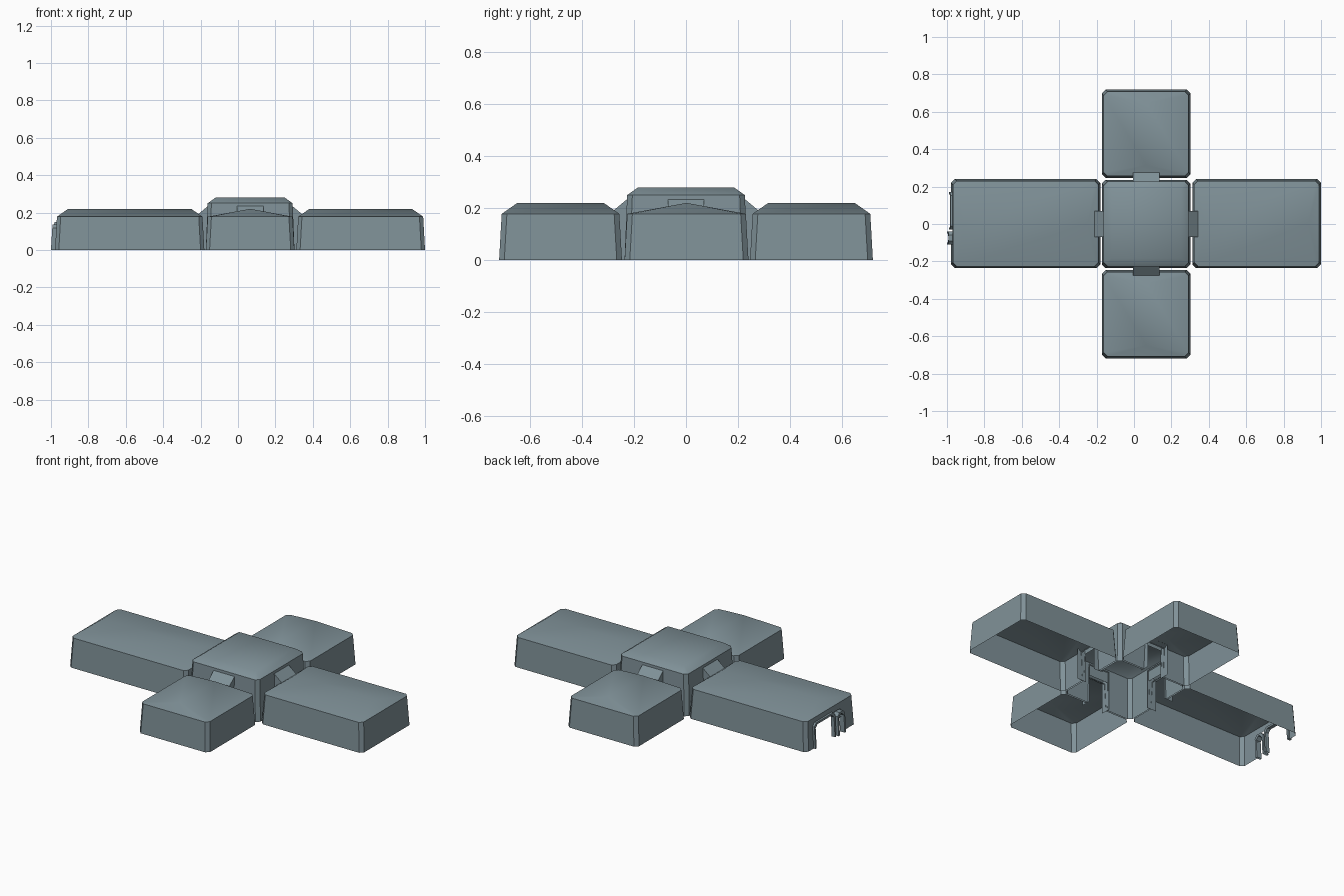
import bpy, bmesh, math
from mathutils import Vector

if "Cube" in bpy.data.objects:
    bpy.data.objects.remove(bpy.data.objects["Cube"])

fabric = bpy.data.materials.new("slate_grey_fabric")
fabric.diffuse_color = (0.215, 0.285, 0.315, 1)
fabric.use_nodes = True
fabric.node_tree.nodes["Principled BSDF"].inputs["Base Color"].default_value = fabric.diffuse_color

CX = 0.065           # centre of the cross layout
CHAMFER = 0.02       # cut wall corners
TAPER = 0.01         # inward lean of the walls


def finish(name, bm, angle=36):
    bmesh.ops.remove_doubles(bm, verts=bm.verts, dist=1e-5)
    bmesh.ops.recalc_face_normals(bm, faces=bm.faces)
    mesh = bpy.data.meshes.new(name)
    bm.to_mesh(mesh)
    bm.free()
    mesh.materials.append(fabric)
    ob = bpy.data.objects.new(name, mesh)
    bpy.context.collection.objects.link(ob)
    bpy.ops.object.select_all(action='DESELECT')
    bpy.context.view_layer.objects.active = ob
    ob.select_set(True)
    bpy.ops.object.shade_smooth_by_angle(angle=math.radians(angle))
    return ob


def face(bm, pts):
    bm.faces.new([bm.verts.new(p) for p in pts])


def ring(x0, x1, y0, y1, c, z):
    """Rectangle with cut corners; even edges are south, east, north, west."""
    return [Vector((x, y, z)) for x, y in (
        (x0 + c, y0), (x1 - c, y0), (x1, y0 + c), (x1, y1 - c),
        (x1 - c, y1), (x0 + c, y1), (x0, y1 - c), (x0, y0 + c))]


def shelter(name, x0, x1, y0, y1, eave, top, doors, ridge=None):
    """Floorless shell: leaning walls with doorways below a hipped roof.
    doors: side -> (start, end, height) in x or y; ridge: 'x', 'y' or flat."""
    bm = bmesh.new()
    low = ring(x0, x1, y0, y1, CHAMFER, 0)
    high = ring(x0 + TAPER, x1 - TAPER, y0 + TAPER, y1 - TAPER, CHAMFER, eave)
    for i in range(8):
        j = (i + 1) % 8
        side = ("south", "", "east", "", "north", "", "west", "")[i]

        def at(s, t, i=i, j=j):
            return low[i].lerp(low[j], s).lerp(high[i].lerp(high[j], s), t)

        if side not in doors:
            face(bm, [at(0, 0), at(1, 0), at(1, 1), at(0, 1)])
            continue
        axis = 0 if side in ("south", "north") else 1
        a, b = low[i][axis], low[j][axis]
        start, end, height = doors[side]
        s0, s1 = sorted(((start - a) / (b - a), (end - a) / (b - a)))
        t = height / eave
        face(bm, [at(0, 0), at(s0, 0), at(s0, t), at(s0, 1), at(0, 1)])
        face(bm, [at(s1, 0), at(1, 0), at(1, 1), at(s1, 1), at(s1, t)])
        face(bm, [at(s0, t), at(s1, t), at(s1, 1), at(s0, 1)])
    # roof
    hip = 0.07
    mx, my = (x0 + x1) / 2, (y0 + y1) / 2
    if ridge == 'x':
        peak = [(x0 + hip, my), (x1 - hip, my)]
        at_corner = [0, 1, 1, 1, 1, 0, 0, 0]
    elif ridge == 'y':
        peak = [(mx, y0 + hip), (mx, y1 - hip)]
        at_corner = [0, 0, 0, 1, 1, 1, 1, 0]
    else:
        h = 0.052
        peak = [(x0 + h, y0 + h), (x1 - h, y0 + h), (x1 - h, y1 - h), (x0 + h, y1 - h)]
        at_corner = [0, 1, 1, 2, 2, 3, 3, 0]
        face(bm, [(x, y, top) for x, y in peak])
    for i in range(8):
        j = (i + 1) % 8
        a, b = at_corner[i], at_corner[j]
        pts = [high[i], high[j], (*peak[b], top)]
        if a != b:
            pts.append((*peak[a], top))
        face(bm, pts)
    return finish(name, bm)


HALF = 0.07                      # half width of the passages
NEAR = (-HALF, HALF, 0.172)
CROSS = (CX - HALF, CX + HALF, 0.172)

# centre hub with a doorway on every side
shelter("centre_shelter", -0.172, 0.302, -0.236, 0.236, 0.25, 0.28,
        {"south": CROSS, "north": CROSS, "east": NEAR, "west": NEAR})
# four wings
shelter("right_wing", 0.312, 1.0, -0.236, 0.24, 0.178, 0.22, {"west": NEAR}, 'x')
shelter("left_wing", -0.978, -0.18, -0.236, 0.24, 0.178, 0.22,
        {"east": NEAR, "west": (-0.10, 0.16, 0.14)}, 'x')
shelter("back_wing", -0.172, 0.302, 0.246, 0.718, 0.178, 0.22, {"south": CROSS}, 'y')
shelter("front_wing", -0.172, 0.302, -0.718, -0.246, 0.178, 0.22, {"north": CROSS}, 'y')

# passages: open-ended tunnels with sloping tops, turned around the hub
profile = [(0.222, 0.238), (0.282, 0.188), (0.282, 0), (0.222, 0)]
for k, side in enumerate(("right", "back", "left", "front")):
    bm = bmesh.new()
    turn = k * math.pi / 2
    c, s = math.cos(turn), math.sin(turn)

    def place(r, w, z):
        return (CX + r * c - w * s, r * s + w * c, z)

    for w in (-HALF, HALF):
        face(bm, [place(r, w, z) for r, z in profile])
    (r0, z0), (r1, z1) = profile[:2]
    face(bm, [place(r0, -HALF, z0), place(r0, HALF, z0),
              place(r1, HALF, z1), place(r1, -HALF, z1)])
    finish(side + "_passage", bm)


def door_arch(name, y0, y1, x_out, x_in, height, width):
    """U-shaped door surround with cut upper corners."""
    bm = bmesh.new()

    def outline(d):
        a, b, h, c = y0 + d, y1 - d, height - d, 0.018
        return [(a, 0), (a, h - c), (a + c, h), (b - c, h), (b, h - c), (b, 0)]

    outer, inner = outline(0), outline(width)
    lean = 0.008

    def p(q, x):
        return (x + lean * q[1] / height, q[0], q[1])

    for i in range(5):
        o0, o1, n0, n1 = outer[i], outer[i + 1], inner[i], inner[i + 1]
        face(bm, [p(o0, x_out), p(o1, x_out), p(n1, x_out), p(n0, x_out)])
        face(bm, [p(o0, x_in), p(o1, x_in), p(n1, x_in), p(n0, x_in)])
        face(bm, [p(o0, x_out), p(o1, x_out), p(o1, x_in), p(o0, x_in)])
        face(bm, [p(n0, x_out), p(n1, x_out), p(n1, x_in), p(n0, x_in)])
    finish(name, bm)


# entrance on the left end
door_arch("large_door_frame", -0.03, 0.17, -0.99, -0.968, 0.15, 0.012)
door_arch("small_door_frame", -0.11, -0.04, -1.0, -0.968, 0.135, 0.012)
